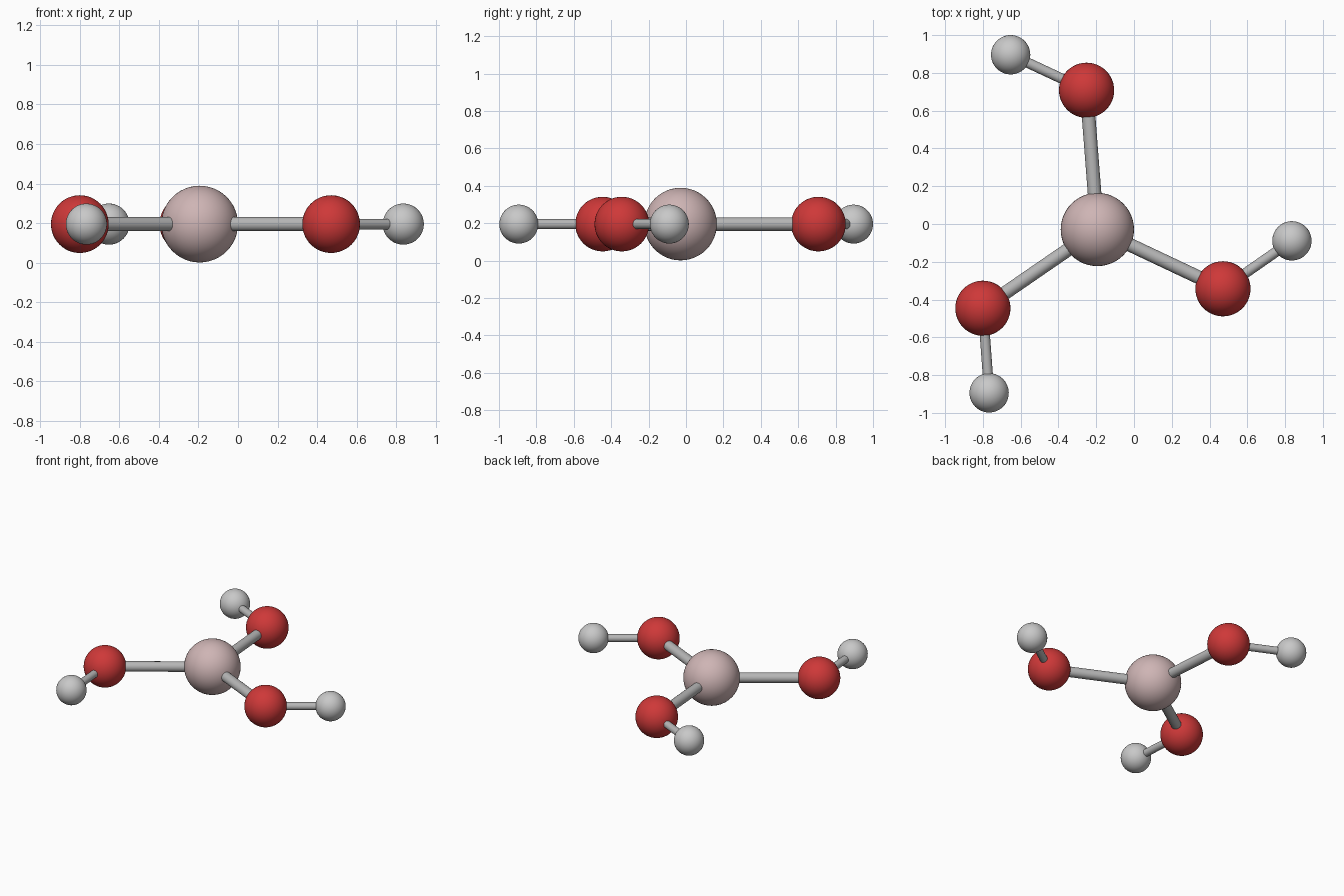
import bpy
from mathutils import Vector

if "Cube" in bpy.data.objects:
    bpy.data.objects.remove(bpy.data.objects["Cube"])

Z = 0.195  # height of the flat molecule plane


def material(name, color):
    m = bpy.data.materials.new(name)
    m.diffuse_color = (*color, 1)
    m.use_nodes = True
    m.node_tree.nodes["Principled BSDF"].inputs["Base Color"].default_value = m.diffuse_color
    return m


pink = material("dusty_pink", (0.62, 0.46, 0.46))
red = material("red", (0.62, 0.04, 0.04))
pale = material("pale_grey", (0.58, 0.58, 0.58))
grey = material("bond_grey", (0.47, 0.47, 0.47))


def finish(name, mat):
    ob = bpy.context.object
    ob.name = name
    ob.data.materials.append(mat)
    bpy.ops.object.shade_smooth_by_angle()


def ball(name, xy, radius, mat):
    bpy.ops.mesh.primitive_uv_sphere_add(segments=48, ring_count=24,
                                         radius=radius, location=(*xy, Z))
    finish(name, mat)


def rod(name, a, b, ra, rb, radius):
    # Rod between two balls, its ends tucked just inside their surfaces
    a, b = Vector((*a, Z)), Vector((*b, Z))
    d = (b - a).normalized()
    a, b = a + d * ra * 0.85, b - d * rb * 0.85
    bpy.ops.mesh.primitive_cylinder_add(
        vertices=24, radius=radius, depth=(b - a).length, location=(a + b) / 2,
        rotation=d.to_track_quat('Z', 'Y').to_euler())
    finish(name, grey)


CENTRE, R_CENTRE, R_OXYGEN, R_HYDROGEN = (-0.194, -0.029), 0.194, 0.146, 0.104

# Central atom
ball("central_atom", CENTRE, R_CENTRE, pink)

# Three arms: inner red atom and outer pale atom, joined by rods
arms = {
    "back": ((-0.251, 0.708), (-0.653, 0.896)),
    "right": ((0.471, -0.343), (0.836, -0.089)),
    "left": ((-0.80, -0.446), (-0.767, -0.894)),
}
for side, (oxygen, hydrogen) in arms.items():
    ball(side + "_oxygen", oxygen, R_OXYGEN, red)
    ball(side + "_hydrogen", hydrogen, R_HYDROGEN, pale)
    rod(side + "_inner_bond", CENTRE, oxygen, R_CENTRE, R_OXYGEN, 0.036)
    rod(side + "_outer_bond", oxygen, hydrogen, R_OXYGEN, R_HYDROGEN, 0.027)
